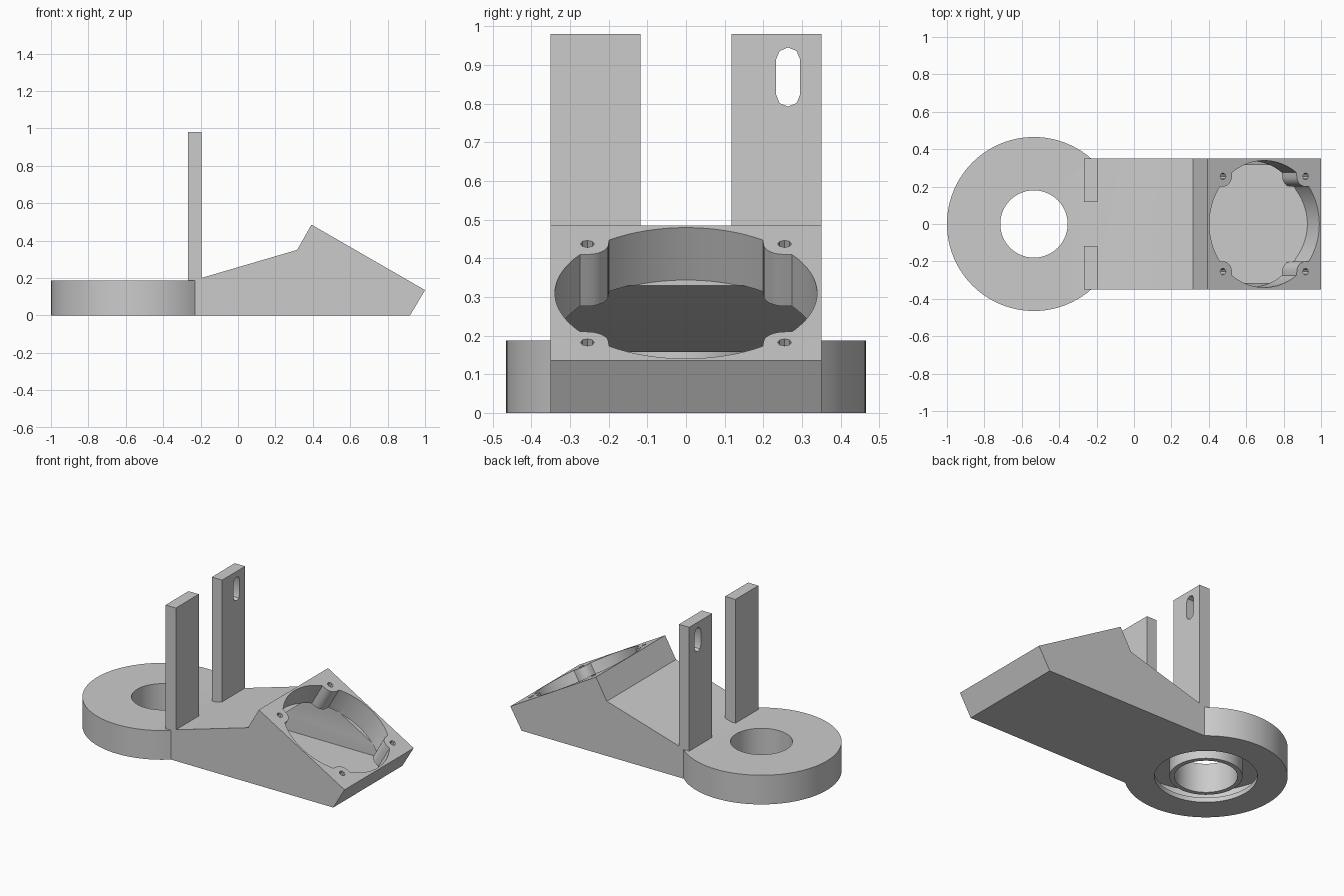
import bpy, bmesh
from math import sin, cos, pi, radians, sqrt
from mathutils import Matrix, Vector

cube = bpy.data.objects.get("Cube")
if cube:
    bpy.data.objects.remove(cube)

grey = bpy.data.materials.new("plain_grey")
grey.use_nodes = True
GREY = (0.6, 0.6, 0.6, 1)
grey.diffuse_color = GREY
grey.node_tree.nodes["Principled BSDF"].inputs["Base Color"].default_value = GREY

RING_X = -0.535
# Columns are the local width, height and extrusion axes
SIDE = Matrix(((1, 0, 0, 0), (0, 0, 1, 0), (0, 1, 0, 0), (0, 0, 0, 1)))
FACING_X = Matrix(((0, 0, 1, 0), (1, 0, 0, 0), (0, 1, 0, 0), (0, 0, 0, 1)))


def prism(name, points, low, high, matrix=Matrix(), floor=None):
    """Extrude an outline along its local third axis, optionally trimmed at a floor height."""
    bm = bmesh.new()
    face = bm.faces.new([bm.verts.new((u, v, low)) for u, v in points])
    moved = bmesh.ops.extrude_face_region(bm, geom=[face])["geom"]
    top = [g for g in moved if isinstance(g, bmesh.types.BMVert)]
    bmesh.ops.translate(bm, verts=top, vec=(0, 0, high - low))
    bm.transform(matrix)
    if floor is not None:
        bmesh.ops.bisect_plane(bm, geom=bm.verts[:] + bm.edges[:] + bm.faces[:],
                               plane_co=(0, 0, floor), plane_no=(0, 0, 1), clear_inner=True)
        bmesh.ops.holes_fill(bm, edges=[e for e in bm.edges if e.is_boundary])
    bmesh.ops.recalc_face_normals(bm, faces=bm.faces[:])
    mesh = bpy.data.meshes.new(name)
    bm.to_mesh(mesh)
    bm.free()
    mesh.materials.append(grey)
    obj = bpy.data.objects.new(name, mesh)
    bpy.context.collection.objects.link(obj)
    return obj


def circle(r, n=96, cx=0.0, cy=0.0):
    return [(cx + r * cos(2 * pi * i / n), cy + r * sin(2 * pi * i / n)) for i in range(n)]


def combine(target, other, operation):
    """Apply one boolean and discard the helper object."""
    mod = target.modifiers.new("combine", "BOOLEAN")
    mod.operation, mod.object, mod.solver = operation, other, "EXACT"
    bpy.context.view_layer.update()
    graph = bpy.context.evaluated_depsgraph_get()
    mesh = bpy.data.meshes.new_from_object(target.evaluated_get(graph))
    target.modifiers.clear()
    target.data = mesh
    bpy.data.objects.remove(other)


def finish(obj):
    obj.data.shade_smooth()
    obj.data.set_sharp_from_angle(angle=radians(25))


# Outer shell: wedge duct with tilted fan frame, joined to the nozzle ring
duct = prism("fan_duct", [(-0.24, 0), (0.92, 0), (1, 0.135), (0.393, 0.485),
                          (0.316, 0.35), (-0.24, 0.187)], -0.35, 0.35, SIDE)
combine(duct, prism("ring", circle(0.465, cx=RING_X), 0, 0.187), "UNION")

# Hollow inside: air channel, ring chamber and outlet slot around the inner tube
chamber = prism("chamber", circle(0.435, cx=RING_X), 0.03, 0.157)
channel = prism("channel", [(-0.28, 0.03), (0.869, 0.03), (0.354, 0.33),
                            (-0.22, 0.157), (-0.28, 0.157)], -0.315, 0.315, SIDE)
combine(chamber, channel, "UNION")
combine(chamber, prism("outlet", circle(0.293, cx=RING_X), -0.05, 0.1), "UNION")
combine(chamber, prism("tube", circle(0.208, cx=RING_X), -0.1, 0.3), "DIFFERENCE")
combine(duct, chamber, "DIFFERENCE")
combine(duct, prism("bore", circle(0.18, cx=RING_X), -0.1, 0.3), "DIFFERENCE")

# Fan opening: a circle notched by four screw bosses
TILT = Matrix.Translation(Vector((0.697, 0, 0.31))) @ Matrix.Rotation(radians(30), 4, "Y")
SCREW, BOSS, OPENING = 0.255, 0.055, 0.339


def opening_radius(a):
    d = SCREW * sqrt(2)
    phi = (a % (pi / 2)) - pi / 4
    inside = BOSS ** 2 - (d * sin(phi)) ** 2
    return OPENING if inside < 0 else min(OPENING, d * cos(phi) - sqrt(inside))


angles = [2 * pi * i / 180 for i in range(180)]
outline = [(opening_radius(a) * cos(a), opening_radius(a) * sin(a)) for a in angles]
combine(duct, prism("opening", outline, -0.157, 0.08, TILT, floor=0.03), "DIFFERENCE")
for sx in (-1, 1):
    for sy in (-1, 1):
        hole = prism("screw", circle(0.018, 8, sx * SCREW, sy * SCREW), -0.1, 0.05, TILT)
        combine(duct, hole, "DIFFERENCE")
finish(duct)

# Two upright mounting posts with long adjustment slots
for side, label in ((1, "left"), (-1, "right")):
    y0, y1 = side * 0.118, side * 0.35
    post = prism(label + "_post", [(y0, 0.17), (y1, 0.17), (y1, 0.98), (y0, 0.98)],
                 -0.268, -0.195, FACING_X)
    slot = []
    for i in range(10):
        a = pi * (i % 5) / 4 + (pi if i > 4 else 0)
        slot.append((side * 0.264 + 0.031 * cos(a), (0.823 if i > 4 else 0.914) + 0.031 * sin(a)))
    combine(post, prism("slot", slot, -0.4, 0, FACING_X), "DIFFERENCE")
    finish(post)
